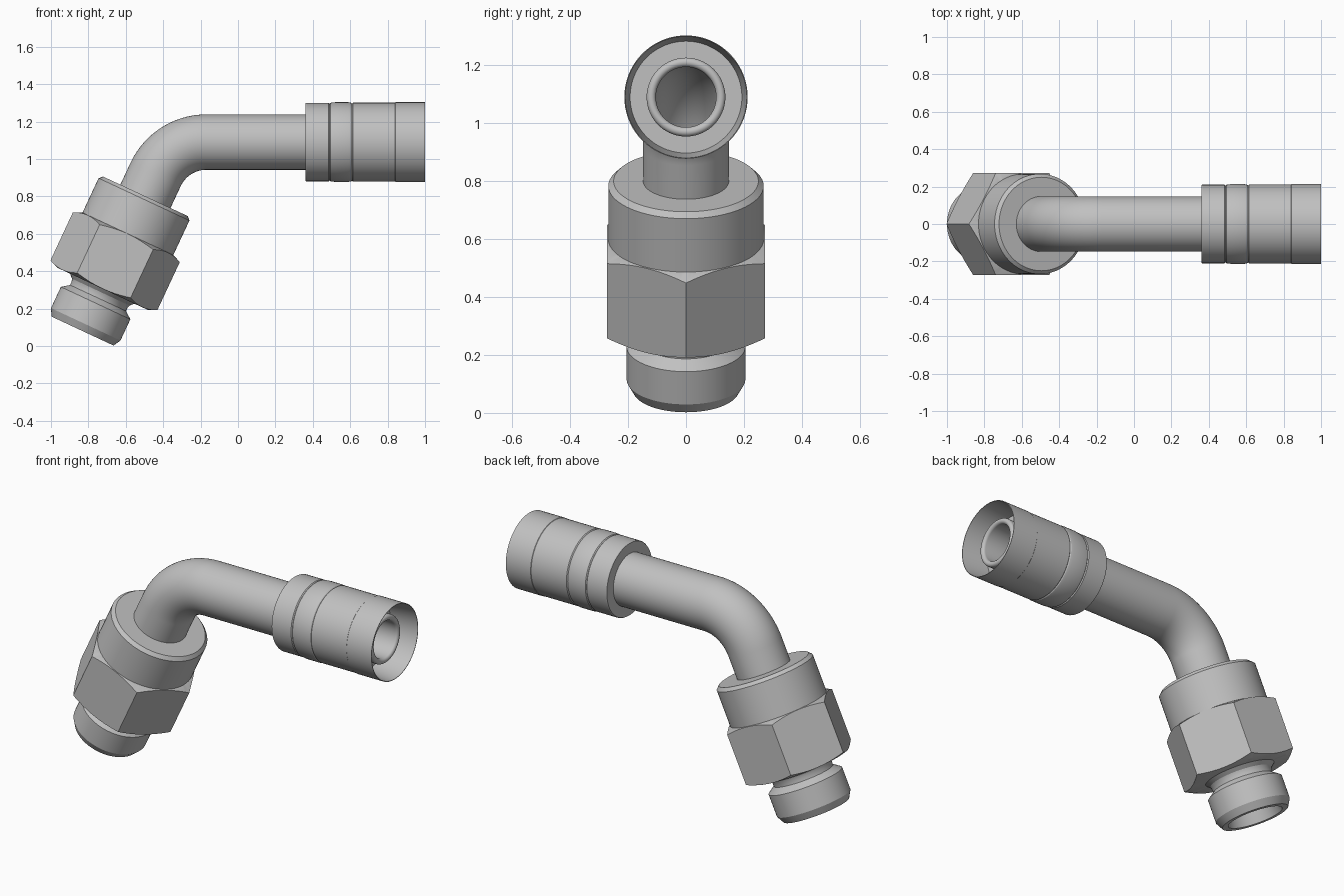
import bpy
import bmesh
from math import sin, cos, tan, pi, radians
from mathutils import Vector

cube = bpy.data.objects.get("Cube")
if cube:
    bpy.data.objects.remove(cube)

steel = bpy.data.materials.new("grey_steel")
steel.use_nodes = True
STEEL = (0.53, 0.53, 0.53, 1)
steel.diffuse_color = STEEL
steel.node_tree.nodes["Principled BSDF"].inputs["Base Color"].default_value = STEEL

BEND = radians(65)
AXIS_Z = 1.09
COLLAR_TOP = Vector((-0.495, 0, 0.80))   # where the slanted axis leaves the collar
TUBE_R, BORE_R = 0.148, 0.105


def direction(angle):
    return Vector((cos(angle), 0, sin(angle)))


def loft(name, rings, segments=72, shape=None):
    """Closed skin through rings of (centre, axis angle, radius)."""
    bm = bmesh.new()
    loops = []
    for centre, angle, radius in rings:
        axis, side = direction(angle), direction(angle - pi / 2)
        loop = []
        for i in range(segments):
            t = 2 * pi * i / segments
            shift, r = shape(t, radius) if shape else (0, radius)
            loop.append(bm.verts.new(centre + axis * shift
                                     + side * (r * cos(t)) + Vector((0, r * sin(t), 0))))
        loops.append(loop)
    for a, b in zip(loops, loops[1:] + loops[:1]):
        for i in range(segments):
            j = (i + 1) % segments
            bm.faces.new((a[i], a[j], b[j], b[i]))
    bmesh.ops.recalc_face_normals(bm, faces=bm.faces)
    mesh = bpy.data.meshes.new(name)
    bm.to_mesh(mesh)
    bm.free()
    mesh.materials.append(steel)
    obj = bpy.data.objects.new(name, mesh)
    bpy.context.collection.objects.link(obj)
    bpy.ops.object.select_all(action='DESELECT')
    obj.select_set(True)
    bpy.context.view_layer.objects.active = obj
    bpy.ops.object.shade_smooth_by_angle(angle=radians(22))
    return obj


def lathe(name, origin, angle, profile):
    return loft(name, [(origin + direction(angle) * s, angle, r) for s, r in profile])


# Bent tube: slanted leg, arc, horizontal leg, then back along the bore
bend_r = 0.30
corner_x = COLLAR_TOP.x + (AXIS_Z - COLLAR_TOP.z) / tan(BEND)
arc_centre = Vector((corner_x + bend_r * tan(BEND / 2), 0, AXIS_Z - bend_r))
path = [(COLLAR_TOP - direction(BEND) * 0.3, BEND)]
for k in range(25):
    a = BEND * (1 - k / 24)
    path.append((arc_centre + direction(a + pi / 2) * bend_r, a))
path.append((Vector((0.70, 0, AXIS_Z)), 0))
loft("bent_tube", [(c, a, TUBE_R) for c, a in path]
     + [(c, a, BORE_R) for c, a in reversed(path)])

# Hose sleeve: crimp grooves outside, tapered open mouth
sleeve_axis = Vector((0, 0, AXIS_Z))
lathe("hose_sleeve", sleeve_axis, 0, [
    (0.36, 0.12), (0.36, 0.207), (0.365, 0.210), (0.485, 0.210), (0.49, 0.205),
    (0.495, 0.210), (0.52, 0.213), (0.59, 0.213), (0.605, 0.210), (0.61, 0.206),
    (0.615, 0.211), (0.84, 0.211), (0.842, 0.213), (1.0, 0.213),
    (1.0, 0.210), (0.84, 0.193), (0.84, 0.12)])

# Hose nipple with a rounded lip
lip = [(0.93 + 0.016 * sin(a), 0.120 + 0.016 * cos(a))
       for a in (pi * k / 10 for k in range(11))]
lathe("hose_nipple", sleeve_axis, 0, [(0.69, 0.136)] + lip + [(0.69, BORE_R)])

# Threaded spigot with a conical seat
lathe("spigot", COLLAR_TOP, BEND, [
    (-0.40, 0.165), (-0.535, 0.20), (-0.55, 0.185), (-0.565, 0.170), (-0.58, 0.165),
    (-0.60, 0.165), (-0.63, 0.205), (-0.755, 0.205), (-0.795, 0.183),
    (-0.795, 0.150), (-0.60, BORE_R), (-0.40, BORE_R)])

# Round collar
lathe("collar", COLLAR_TOP, BEND, [
    (-0.30, 0.13), (-0.30, 0.268), (-0.018, 0.268), (0, 0.25), (0, 0.13)])

# Hexagonal nut, corners chamfered at both ends
FLAT_R = 0.273


def hexagon(slope):
    def shape(t, radius):
        if radius < FLAT_R:
            return 0, radius
        r = FLAT_R / cos(t % (pi / 3) - pi / 6)
        return slope * (r - FLAT_R), r
    return shape


def nut_shape(t, radius):
    # the sign of the chamfer is carried by the two outer radii
    return hexagon(0.45 if radius < 0.28 else -0.45)(t, radius)


nut_rings = [(-0.545, 0.15), (-0.545, 0.267), (-0.544, FLAT_R),
             (-0.222, 0.29), (-0.221, 0.267), (-0.221, 0.15)]
loft("hex_nut", [(COLLAR_TOP + direction(BEND) * s, BEND, r) for s, r in nut_rings],
     segments=96, shape=nut_shape)
